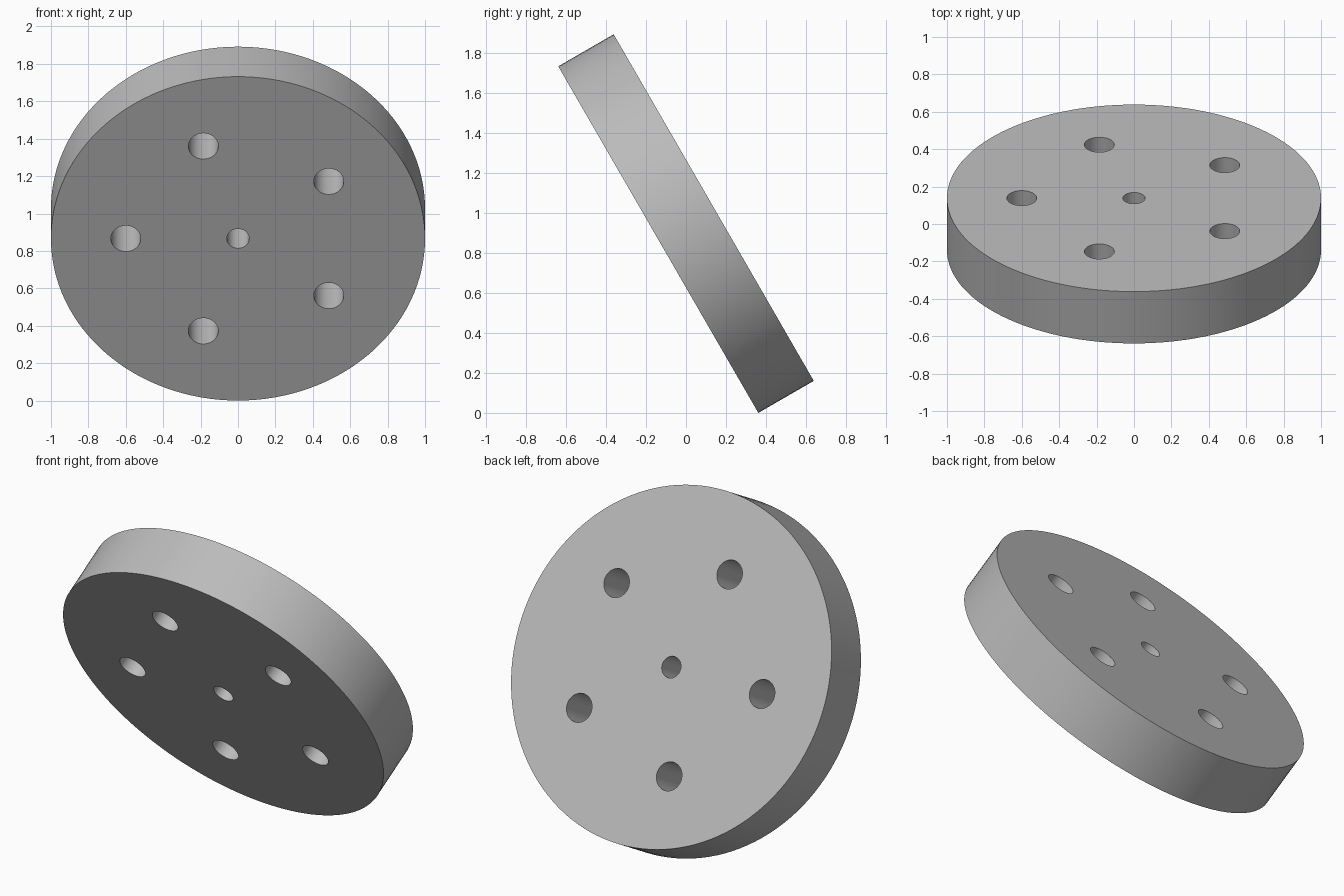
import bpy
from math import cos, sin, radians

cube = bpy.data.objects.get("Cube")
if cube:
    bpy.data.objects.remove(cube, do_unlink=True)

THICKNESS = 0.32
TILT = (radians(-60), 0, 0)

# Plain grey material
grey = bpy.data.materials.new("plain grey")
grey.use_nodes = True
colour = (0.5, 0.5, 0.5, 1)
grey.diffuse_color = colour
bsdf = next(n for n in grey.node_tree.nodes if n.type == 'BSDF_PRINCIPLED')
bsdf.inputs["Base Color"].default_value = colour


def cylinder(name, radius, depth, sides, x=0, y=0):
    bpy.ops.mesh.primitive_cylinder_add(
        vertices=sides, radius=radius, depth=depth, location=(x, y, 0))
    obj = bpy.context.object
    obj.name = name
    obj.data.materials.append(grey)
    return obj


# Thick round plate
disc = cylinder("disc", 1, THICKNESS, 128)

# Through holes: a small one at the centre, five in a ring around it
holes = [cylinder("centre_hole_cutter", 0.06, 1, 48)]
for i in range(5):
    a = radians(180 + 72 * i)
    holes.append(cylinder(f"ring_hole_cutter_{i + 1}", 0.08, 1, 48,
                          0.6 * cos(a), 0.6 * sin(a)))

for cutter in holes:
    cutter.hide_render = True
    cut = disc.modifiers.new("hole", 'BOOLEAN')
    cut.operation = 'DIFFERENCE'
    cut.solver = 'EXACT'
    cut.object = cutter

# Bake the holes into the plate and drop the cutters
bpy.ops.object.select_all(action='DESELECT')
disc.select_set(True)
bpy.context.view_layer.objects.active = disc
for mod in list(disc.modifiers):
    bpy.ops.object.modifier_apply(modifier=mod.name)
for cutter in holes:
    bpy.data.objects.remove(cutter, do_unlink=True)
bpy.ops.object.shade_smooth_by_angle(angle=radians(30))

# Lean the plate forward, resting on its lower front edge
disc.rotation_euler = TILT
disc.location.z = cos(radians(30)) + THICKNESS / 2 * sin(radians(30))
